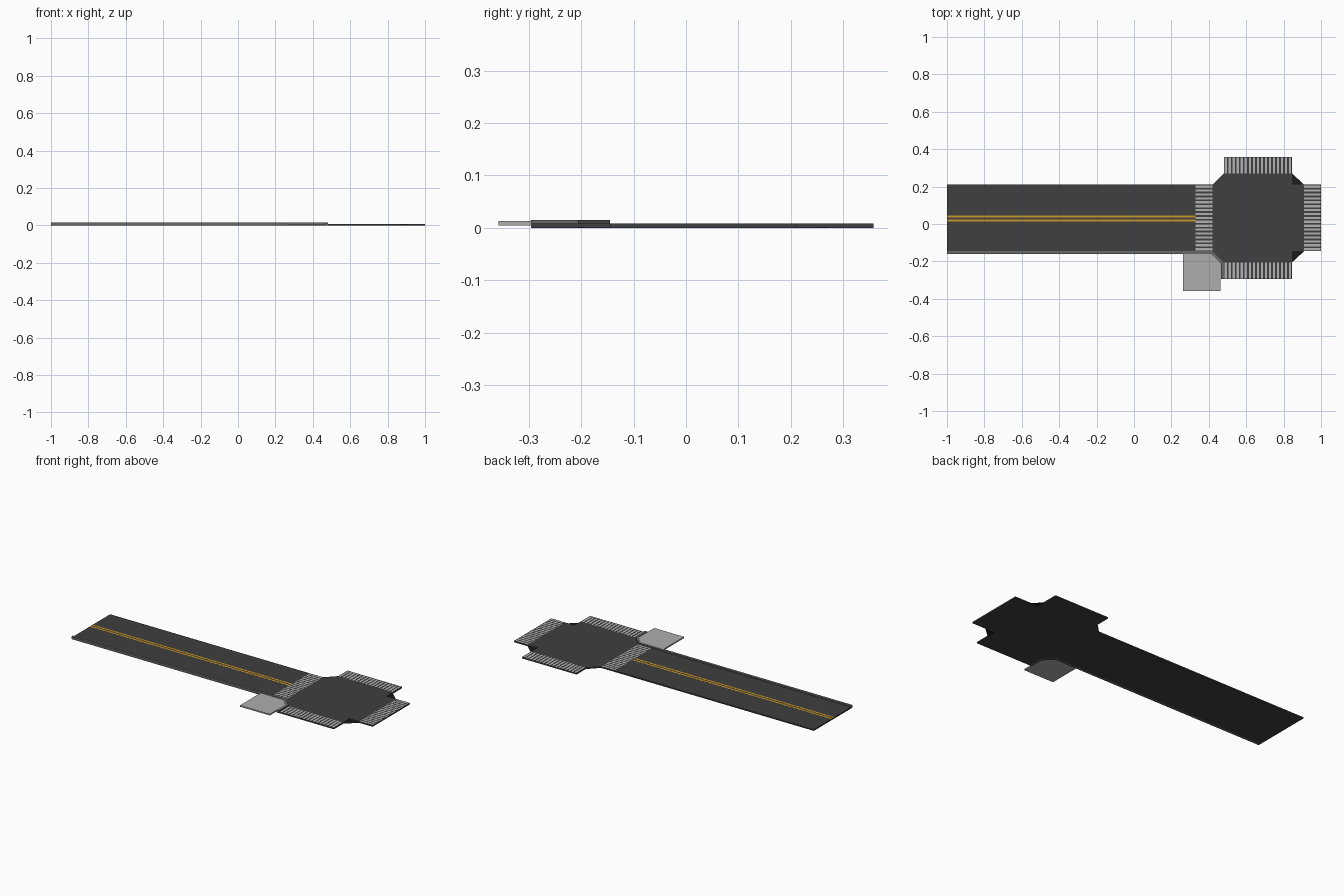
import bpy, bmesh

if "Cube" in bpy.data.objects:
    bpy.data.objects.remove(bpy.data.objects["Cube"])


def material(name, rgb):
    m = bpy.data.materials.new(name)
    m.diffuse_color = (*rgb, 1)
    m.use_nodes = True
    m.node_tree.nodes["Principled BSDF"].inputs["Base Color"].default_value = m.diffuse_color
    return m


ASPHALT = material("asphalt", (0.05, 0.05, 0.05))
DARK = material("dark_pit", (0.012, 0.012, 0.012))
CURB = material("curb_grey", (0.14, 0.14, 0.14))
PAVE = material("pavement_grey", (0.42, 0.42, 0.42))
PAINT = material("crossing_paint", (0.45, 0.45, 0.45))
YELLOW = material("yellow_paint", (0.6, 0.32, 0.02))


def finish(name, bm, mat):
    bmesh.ops.recalc_face_normals(bm, faces=bm.faces)
    me = bpy.data.meshes.new(name)
    bm.to_mesh(me)
    bm.free()
    me.materials.append(mat)
    ob = bpy.data.objects.new(name, me)
    bpy.context.collection.objects.link(ob)
    return ob


def prism(bm, outline, z0, z1):
    low = [bm.verts.new((x, y, z0)) for x, y in outline]
    high = [bm.verts.new((x, y, z1)) for x, y in outline]
    bm.faces.new(low[::-1])
    bm.faces.new(high)
    n = len(outline)
    for i in range(n):
        j = (i + 1) % n
        bm.faces.new((low[i], low[j], high[j], high[i]))


def slab(name, outline, z0, z1, mat):
    bm = bmesh.new()
    prism(bm, outline, z0, z1)
    return finish(name, bm, mat)


def rect(x0, x1, y0, y1):
    return [(x0, y0), (x1, y0), (x1, y1), (x0, y1)]


TOP = 0.008            # asphalt height
S, N = -0.145, 0.21    # road edges
W, E = 0.48, 0.845     # side street edges

# Street and junction in one slab; right corners are notched square
slab("road_surface", [
    (-1, S), (0.42, S), (W, -0.205), (W, -0.293), (E, -0.293), (E, S),
    (1, S), (1, N), (E, N), (E, 0.357), (W, 0.357), (W, 0.27),
    (0.42, N), (-1, N)], 0, TOP, ASPHALT)

# Low triangular pits filling the notched corners
slab("pit_back", [(E, N), (0.91, N), (E, 0.27)], 0, 0.001, DARK)
slab("pit_front", [(E, S), (E, -0.205), (0.91, S)], 0, 0.001, DARK)


# Crosswalk stripes, laid side by side across each arm
def crosswalk(name, x0, x1, y0, y1, along_x, count=17):
    bm = bmesh.new()
    span = (x1 - x0) if along_x else (y1 - y0)
    pitch = span / count
    for i in range(count):
        a = (x0 if along_x else y0) + pitch * (i + 0.22)
        b = a + pitch * 0.56
        r = rect(a, b, y0, y1) if along_x else rect(x0, x1, a, b)
        prism(bm, r, TOP - 0.0005, TOP + 0.0004)
    finish(name, bm, PAINT)


crosswalk("crosswalk_left", 0.33, 0.42, S, N, False)
crosswalk("crosswalk_right", 0.91, 1.0, S, N, False)
crosswalk("crosswalk_back", W, E, 0.27, 0.357, True)
crosswalk("crosswalk_front", W, E, -0.293, -0.205, True)

# Double yellow centre line
for i, y in enumerate((0.014, 0.034)):
    slab(f"centre_line_{i + 1}", rect(-1, 0.33, y, y + 0.011),
         TOP - 0.0005, TOP + 0.0004, YELLOW)

# Raised curb following the front edge and turning the corner
slab("curb", [
    (-1, -0.16), (0.414, -0.16), (0.464, -0.211), (0.464, -0.295),
    (W, -0.295), (W, -0.205), (0.42, S), (-1, S)], 0, 0.015, CURB)

# Pavement tile behind the corner
slab("pavement_tile", [
    (0.263, -0.357), (0.462, -0.357), (0.462, -0.209), (0.413, -0.159),
    (0.263, -0.159)], 0.005, 0.013, PAVE)
